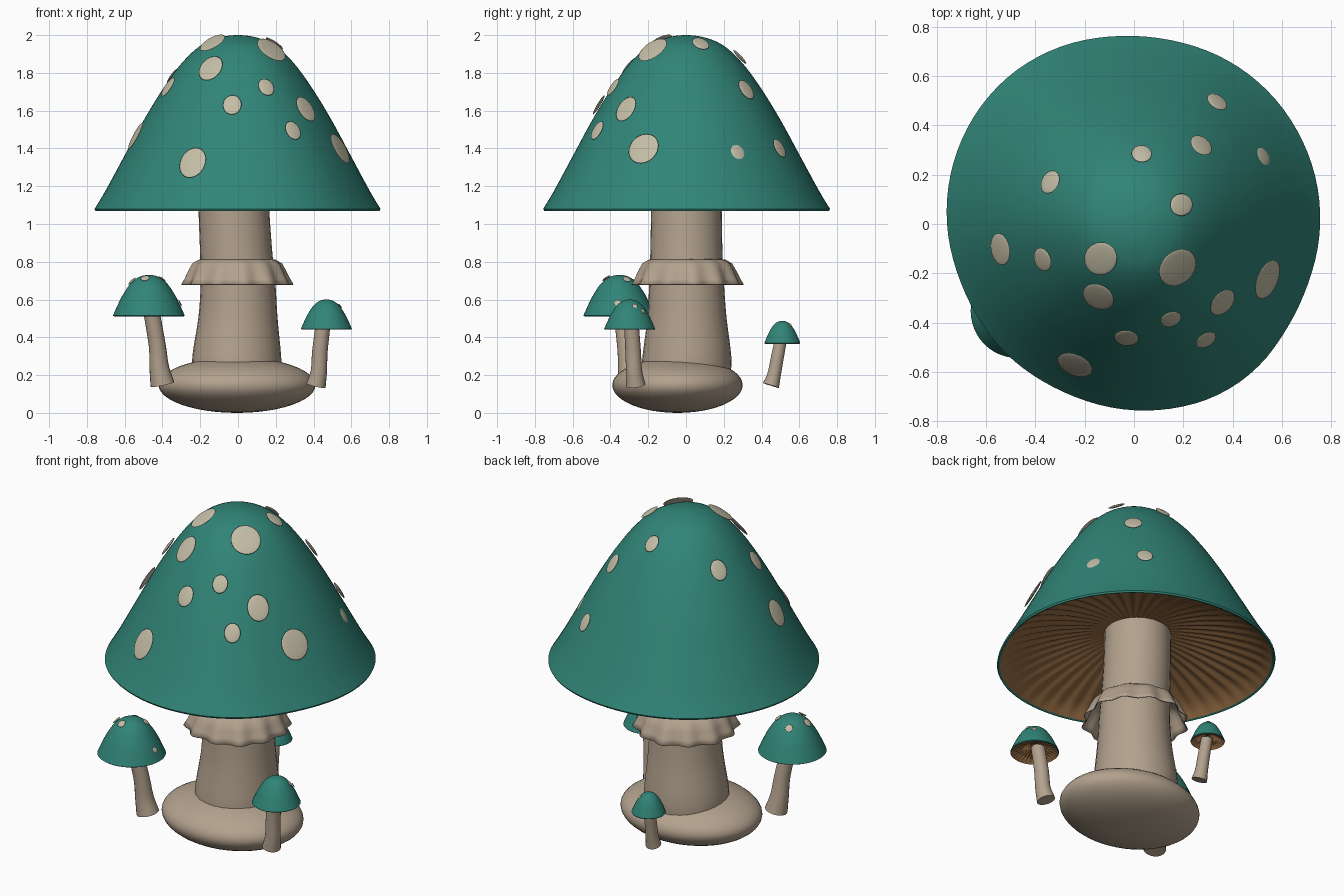
import bpy, bmesh, math
from math import sin, cos, pi, radians
from mathutils import Vector

if "Cube" in bpy.data.objects:
    bpy.data.objects.remove(bpy.data.objects["Cube"])


def mat(name, r, g, b):
    m = bpy.data.materials.new(name)
    m.diffuse_color = (r, g, b, 1)
    m.use_nodes = True
    m.node_tree.nodes["Principled BSDF"].inputs["Base Color"].default_value = m.diffuse_color
    return m


TEAL = mat("teal", 0.03, 0.23, 0.185)
CREAM = mat("cream", 0.55, 0.51, 0.38)
STALK = mat("stalk", 0.45, 0.36, 0.27)
GILL = mat("gill", 0.32, 0.16, 0.06)


def skin(name, rings, material, cap_ends=False, angle=50):
    """Bridge a list of equal-length point rings into one surface."""
    bm = bmesh.new()
    vr = [[bm.verts.new(p) for p in ring] for ring in rings]
    n = len(vr[0])
    for a, b in zip(vr, vr[1:]):
        for i in range(n):
            j = (i + 1) % n
            bm.faces.new((a[i], a[j], b[j], b[i]))
    if cap_ends:
        bm.faces.new(vr[0])
        bm.faces.new(vr[-1])
    bmesh.ops.remove_doubles(bm, verts=bm.verts, dist=1e-5)
    bmesh.ops.recalc_face_normals(bm, faces=bm.faces)
    me = bpy.data.meshes.new(name)
    bm.to_mesh(me)
    bm.free()
    ob = bpy.data.objects.new(name, me)
    bpy.context.collection.objects.link(ob)
    me.materials.append(material)
    bpy.ops.object.select_all(action='DESELECT')
    ob.select_set(True)
    bpy.context.view_layer.objects.active = ob
    bpy.ops.object.shade_smooth_by_angle(angle=radians(angle))
    return ob


def lathe(name, profile, material, sides=64, centre=(0, 0), warp=lambda t, r, z, k: (r, z), angle=50):
    """Spin (r, z) points; warp may bend them per angle (k = 0..1 along profile)."""
    rings = []
    for i, (r, z) in enumerate(profile):
        ring = []
        for s in range(sides):
            t = 2 * pi * s / sides
            rr, zz = warp(t, r, z, i / (len(profile) - 1))
            ring.append((centre[0] + rr * cos(t), centre[1] + rr * sin(t), zz))
        rings.append(ring)
    return skin(name, rings, material, angle=angle)


def refine(pts, n, mirror_start=False):
    """Catmull-Rom refinement of a list of points."""
    pts = [Vector(p) for p in pts]
    out = []
    for i in range(len(pts) - 1):
        p0, p1, p2, p3 = pts[max(i - 1, 0)], pts[i], pts[i + 1], pts[min(i + 2, len(pts) - 1)]
        if i == 0 and mirror_start:
            p0 = Vector((-p2.x, p2.y))
        for k in range(n):
            u = k / n
            out.append(0.5 * (2 * p1 + (p2 - p0) * u + (2 * p0 - 5 * p1 + 4 * p2 - p3) * u * u
                              + (3 * p1 - p0 - 3 * p2 + p3) * u ** 3))
    return out + [pts[-1]]


def loft(name, path, material, sides=20):
    """Tube through (x, y, z, radius) stations, smoothly subdivided."""
    dense = refine(path, 4)
    rings = []
    for i, p in enumerate(dense):
        d = (dense[min(i + 1, len(dense) - 1)] - dense[max(i - 1, 0)]).to_3d().normalized()
        ax = Vector((0, 1, 0)).cross(d).normalized()
        ay = d.cross(ax)
        rings.append([p.to_3d() + (ax * cos(2 * pi * s / sides) + ay * sin(2 * pi * s / sides)) * p[3]
                      for s in range(sides)])
    return skin(name, rings, material, cap_ends=True)


def lookup(table, x):
    for (a, va), (b, vb) in zip(table, table[1:]):
        if x <= b:
            return va + (vb - va) * (x - a) / (b - a)
    return table[-1][1]


def spot(name, x, y, r, table, centre=(0, 0), scale=1.0, lift=0.006, wide=1.0):
    """Thin disc lying on a cap whose height is given by table."""
    rho = math.hypot(x, y)
    e = 0.01
    slope = (lookup(table, rho / scale + e) - lookup(table, max(rho / scale - e, 0))) / (2 * e)
    nrm = Vector((-slope * x / rho, -slope * y / rho, 1)).normalized()
    bpy.ops.mesh.primitive_uv_sphere_add(segments=24, ring_count=8, radius=1)
    ob = bpy.context.object
    ob.name = name
    ob.scale = (r * wide, r, min(0.008, r * 0.2))
    ob.rotation_euler = nrm.to_track_quat('Z', 'Y').to_euler()
    ob.location = Vector((centre[0] + x, centre[1] + y, lookup(table, rho / scale))) + nrm * lift
    ob.data.materials.append(CREAM)
    bpy.ops.object.shade_smooth()


# Uneven outline of the big cap (degrees, radius)
OUTLINE = [(-28, .74), (6, .758), (52, .766), (87, .757), (119, .784), (140, .786), (172, .766),
           (205, .733), (223, .742), (242, .732), (272, .757), (303, .778), (332, .74), (366, .758)]


def swell(t):
    return sum(lookup(OUTLINE, (math.degrees(t) + o + 28) % 360 - 28) for o in (-12, -6, 0, 6, 12)) / 5 / .757


# Big cap
cap_profile = refine([(0, 2.0), (.1, 1.987), (.2, 1.943), (.3, 1.848), (.4, 1.71),
                      (.5, 1.545), (.6, 1.36), (.7, 1.175), (.757, 1.08)], 5, True)
cap_profile = [(p.x, p.y) for p in cap_profile]
lathe("cap", cap_profile + [(.752, 1.07), (.74, 1.075)], TEAL, 96,
      warp=lambda t, r, z, k: (r * swell(t), z))

# Big gills: shallow vault with soft radial ripples
gill_profile = refine([(.74, 1.075), (.69, 1.12), (.6, 1.16), (.45, 1.205), (.3, 1.235), (.15, 1.255)], 2)
lathe("gills", [(p.x, p.y) for p in gill_profile], GILL, 288,
      warp=lambda t, r, z, k: (r * swell(t), z + 0.006 * sin(48 * t) * sin(pi * k)))

# Big cap spots
SPOTS = [(-.33, .165, .06), (.03, .275, .05), (.33, .485, .055), (.265, .31, .06), (.525, .275, .05),
         (.185, .075, .055), (-.53, -.10, .08), (-.36, -.14, .06), (-.13, -.135, .08), (-.14, -.285, .08),
         (.17, -.17, .088), (.53, -.22, .088), (.35, -.31, .075), (.145, -.375, .053), (.285, -.46, .055),
         (-.03, -.45, .06), (-.235, -.56, .09)]
for i, (x, y, r) in enumerate(SPOTS):
    spot(f"cap_spot_{i + 1}", x, y, r, cap_profile, scale=swell(math.atan2(y, x)),
         lift=-0.004 if i == 4 else 0.014, wide=.82 if r < .088 or y < -.5 else .95)

# Main stem and swollen base
loft("stem", [(-.008, .0, .2, .235), (-.006, .005, .30, .235), (0, .005, .5, .21), (0, .003, .68, .198),
              (-.01, .002, .85, .191), (-.022, .002, 1.08, .187), (-.025, 0, 1.28, .184)], STALK, 28)
bpy.ops.mesh.primitive_uv_sphere_add(segments=48, ring_count=24, radius=1, location=(-.005, -.045, .147))
base = bpy.context.object
base.name = "base"
base.scale = (.415, .345, .147)
base.data.materials.append(STALK)
bpy.ops.object.shade_smooth()

# Ruffled skirt around the stem
skirt = lathe("skirt", [(.18, .815), (.205, .81), (.235, .79), (.255, .75), (.272, .71), (.288, .68)], STALK, 120,
              centre=(-.005, .005),
              warp=lambda t, r, z, k: (r + .012 * k * sin(12 * t) + .004 * k * sin(5 * t), z))
sol = skirt.modifiers.new("thickness", 'SOLIDIFY')
sol.thickness = 0.006


# Small mushrooms
def small_mushroom(tag, cx, cy, r, z0, z1, stem, spots):
    h = z1 - z0
    dome = refine([(0, z1), (.25 * r, z0 + .96 * h), (.5 * r, z0 + .80 * h), (.72 * r, z0 + .52 * h),
                   (.88 * r, z0 + .24 * h), (r, z0)], 5, True)
    dome = [(p.x, p.y) for p in dome]
    lathe(tag + "_cap", dome + [(.97 * r, z0 - .004)], TEAL, 48, (cx, cy))
    lathe(tag + "_gills", [(.97 * r, z0 - .004), (.88 * r, z0 + .06 * h), (.5 * r, z0 + .17 * h),
                           (.1 * r, z0 + .24 * h)], GILL, 128, (cx, cy),
          warp=lambda t, q, z, k: (q, z + .02 * h * sin(32 * t) * sin(pi * k)))
    loft(tag + "_stem", stem, STALK)
    for i, (x, y, s) in enumerate(spots):
        spot(f"{tag}_spot_{i + 1}", x * r, y * r, s, dome, (cx, cy), lift=.005)


small_mushroom("left_mushroom", -.472, -.353, .19, .515, .73,
               [(-.400, -.30, .15, .064), (-.417, -.308, .24, .052), (-.428, -.32, .36, .045),
                (-.462, -.345, .56, .043)],
               [(-.45, -.1, .026), (-.1, -.35, .024), (.35, .2, .022), (.85, -.05, .018), (-.2, .45, .022)])
small_mushroom("right_mushroom", .468, -.298, .135, .445, .60,
               [(.413, -.266, .145, .052), (.428, -.275, .22, .043), (.434, -.28, .33, .041),
                (.452, -.29, .48, .039)],
               [(.5, .2, .015), (.45, .5, .014)])
small_mushroom("back_mushroom", -.105, .51, .095, .37, .487,
               [(-.095, .45, .145, .044), (-.097, .466, .2, .036), (-.10, .483, .29, .034),
                (-.105, .503, .39, .032)],
               [(.3, .4, .011)])
